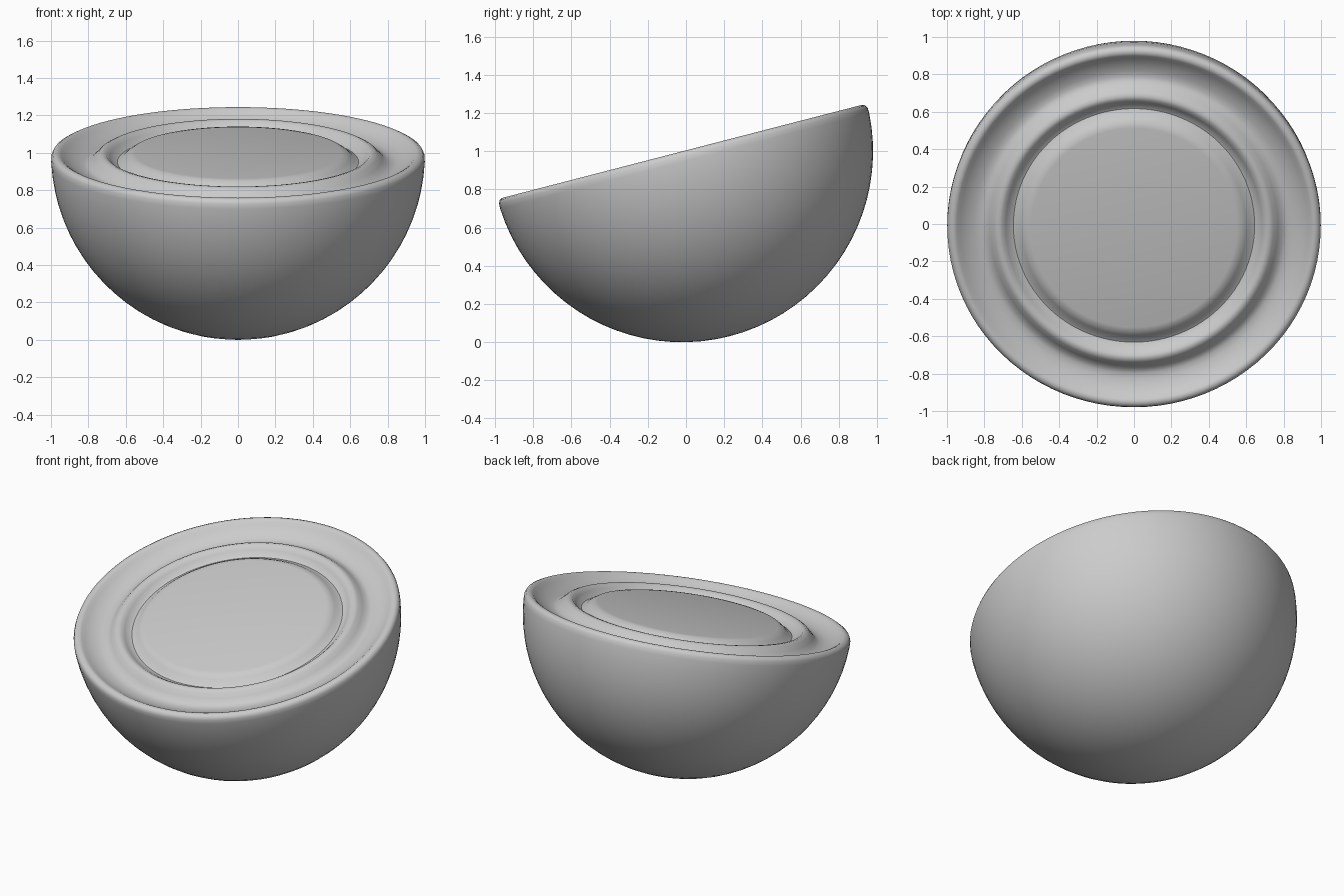
import bpy, bmesh, math
from mathutils import Matrix, Vector

if "Cube" in bpy.data.objects:
    bpy.data.objects.remove(bpy.data.objects["Cube"])

TILT = math.radians(14.5)
SEGMENTS = 96

# Profile (radius, height): round hull, rolled lip, two ring grooves, flat centre
hull = [(math.sin(a), -math.cos(a)) for a in
        [math.radians(87) * i / 20 for i in range(21)]]
lip = [(0.998, -0.025), (0.99, -0.008), (0.975, 0.0), (0.96, 0.0), (0.948, -0.006)]
grooves = [(0.93, -0.022), (0.89, -0.046), (0.85, -0.06), (0.82, -0.064), (0.795, -0.058),
           (0.77, -0.035), (0.745, -0.01), (0.725, 0.0), (0.705, -0.004),
           (0.685, -0.022), (0.665, -0.043), (0.645, -0.05), (0.625, -0.042),
           (0.6, -0.02), (0.575, -0.004), (0.55, 0.0)]
profile = hull + lip + grooves + [(0.0, 0.0)]

# Lathe the profile around the bowl axis
bm = bmesh.new()
verts = [bm.verts.new((r, 0, h)) for r, h in profile]
edges = [bm.edges.new(pair) for pair in zip(verts, verts[1:])]
bmesh.ops.spin(bm, geom=verts + edges, cent=(0, 0, 0), axis=(0, 0, 1),
               angle=2 * math.pi, steps=SEGMENTS, use_duplicate=False)
bmesh.ops.remove_doubles(bm, verts=bm.verts, dist=0.0005)
bmesh.ops.recalc_face_normals(bm, faces=bm.faces)

# Lean the face towards the front and stand the bowl on the ground
bmesh.ops.transform(bm, matrix=Matrix.Rotation(TILT, 4, 'X'), verts=bm.verts)
ys = [v.co.y for v in bm.verts]
low = min(v.co.z for v in bm.verts)
bmesh.ops.translate(bm, vec=Vector((0, -(min(ys) + max(ys)) / 2, -low)), verts=bm.verts)

mesh = bpy.data.meshes.new("tilted_half_dome")
bm.to_mesh(mesh)
bm.free()
dome = bpy.data.objects.new("tilted_half_dome", mesh)
bpy.context.collection.objects.link(dome)
bpy.context.view_layer.objects.active = dome
dome.select_set(True)
bpy.ops.object.shade_smooth_by_angle(angle=math.radians(40))
